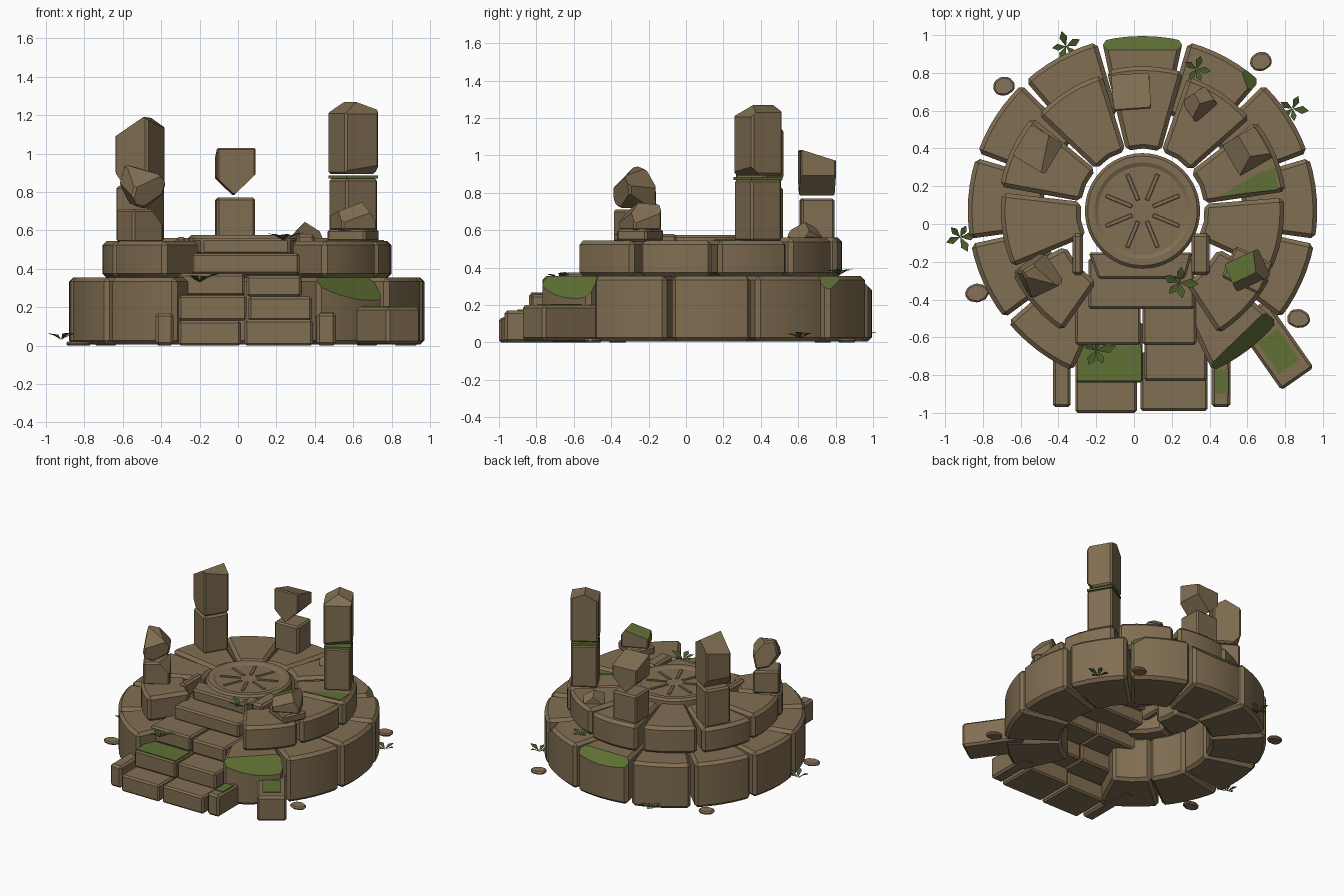
import bpy, bmesh, math, random
from math import radians, cos, sin, pi
from mathutils import Vector, Matrix

cube = bpy.data.objects.get("Cube")
if cube:
    bpy.data.objects.remove(cube)
rng = random.Random(4)
CX, CY = 0.045, 0.07          # centre of the round platform
parts = []


def material(name, rgb):
    m = bpy.data.materials.new(name)
    m.use_nodes = True
    m.diffuse_color = (*rgb, 1)
    m.node_tree.nodes["Principled BSDF"].inputs["Base Color"].default_value = (*rgb, 1)
    return m


STONE = material("brown stone", (0.218, 0.156, 0.084))
MOSS = material("green moss", (0.115, 0.16, 0.035))
LEAF = material("dark leaf", (0.062, 0.1, 0.022))
PEBBLE = material("tan pebble", (0.24, 0.165, 0.095))


def finish(name, bm, mats, loc=(0, 0, 0), rot=(0, 0, 0)):
    bmesh.ops.recalc_face_normals(bm, faces=bm.faces)
    me = bpy.data.meshes.new(name)
    bm.to_mesh(me)
    bm.free()
    for m in mats:
        me.materials.append(m)
    ob = bpy.data.objects.new(name, me)
    ob.location, ob.rotation_euler = loc, [radians(a) for a in rot]
    bpy.context.collection.objects.link(ob)
    parts.append(ob)
    return ob


def stone(name, outline, z0, z1, bevel=0.015, cuts=(), loc=(0, 0, 0), rot=(0, 0, 0), mat=STONE):
    """Extruded outline with chamfered edges; cuts are (point, normal, mossy)."""
    bm = bmesh.new()
    base = bm.faces.new([bm.verts.new((x, y, z0)) for x, y in outline])
    up = bmesh.ops.extrude_face_region(bm, geom=[base])["geom"]
    bmesh.ops.translate(bm, vec=(0, 0, z1 - z0), verts=[v for v in up if isinstance(v, bmesh.types.BMVert)])
    bmesh.ops.recalc_face_normals(bm, faces=bm.faces)
    if bevel:
        sharp = [e for e in bm.edges if e.calc_face_angle(0) > 0.6]
        bmesh.ops.bevel(bm, geom=sharp, offset=bevel, segments=1, affect='EDGES', clamp_overlap=True)
    for point, normal, mossy in cuts:
        geom = bm.verts[:] + bm.edges[:] + bm.faces[:]
        cut = bmesh.ops.bisect_plane(bm, geom=geom, plane_co=point, plane_no=Vector(normal).normalized(),
                                     clear_outer=True)["geom_cut"]
        rim = [g for g in cut if isinstance(g, bmesh.types.BMEdge)]
        if rim:
            for f in bmesh.ops.contextual_create(bm, geom=rim)["faces"]:
                f.material_index = int(mossy)
    return finish(name, bm, [mat, MOSS], loc, rot)


def rect(x0, x1, y0, y1):
    return [(x0, y0), (x1, y0), (x1, y1), (x0, y1)]


def square(w, d):
    return rect(-w / 2, w / 2, -d / 2, d / 2)


def wedge(r0, r1, a0, a1, n=6):
    at = lambda r, a: (r * cos(radians(a)), r * sin(radians(a)))
    outer = [at(r1, a0 + (a1 - a0) * i / n) for i in range(n + 1)]
    inner = [at(r0, a1 + 1 + (a0 - a1 - 2) * i / 2) for i in range(3)]
    return outer + inner


def edge_cut(angle, r, z, out, up):
    c, s = cos(radians(angle)), sin(radians(angle))
    return ((r * c, r * s, z), (out * c, out * s, up), True)


# Lower ring of wedge blocks, open at the front for the stairs
lower_cuts = {0: [edge_cut(90, 0.85, 0.355, 0.72, 0.7)],
              -1: [((.545, .68, .355), (.72, .25, .65), True)],
              -5: [edge_cut(-46, 0.835, 0.355, 0.8, 0.6)]}
for k in range(-5, 6):
    mid = 90 + 28.6 * k
    stone("lower_ring_block", wedge(0.53, 0.925, mid - 13.4, mid + 13.4), 0.005, 0.355, 0.022,
          lower_cuts.get(k, ()), (CX, CY, 0))

# Upper ring of wedge blocks, the two beside the stairs cut short inside
for k in range(-4, 5):
    mid = 89 + 33 * k
    stone("upper_ring_block", wedge(0.45 if abs(k) == 4 else 0.33, 0.765 if k % 2 == 0 else 0.75,
                                    mid - 15.3, mid + 15.3),
          0.352, 0.56 if abs(k) < 2 else 0.545, 0.022, (), (CX, CY, 0))

# Round central dais with a dished top
bm = bmesh.new()
profile = [(0, .46), (.28, .46), (.305, .48), (.305, .56), (.29, .575), (.255, .575), (.235, .565), (0, .565)]
ring = [bm.verts.new((r, 0, z)) for r, z in profile]
edges = [bm.edges.new(p) for p in zip(ring, ring[1:])]
bmesh.ops.spin(bm, geom=ring + edges, cent=(0, 0, 0), axis=(0, 0, 1), angle=2 * pi, steps=48)
bmesh.ops.remove_doubles(bm, verts=bm.verts, dist=0.0005)
finish("central_dais", bm, [STONE], (CX, CY, 0))
for k in range(8):
    stone("dais_spoke", rect(0.06, 0.21, -0.011, 0.011), 0.563, 0.572, 0.003, (), (CX, CY, 0), (0, 0, 45 * k + 22.5))

# Stairs, each row a staggered pair of slabs
steps = [(-.31, .015, -1.0, -.70, 0, .13), (.035, .39, -.99, -.68, 0, .135),
         (-.31, .045, -.84, -.52, .13, .262), (.055, .385, -.83, -.52, .13, .255),
         (-.31, .035, -.64, -.34, .26, .375), (.045, .33, -.64, -.34, .255, .365),
         (-.24, .32, -.45, -.18, .37, .48)]
for x0, x1, y0, y1, z0, z1 in steps:
    stone("stair_slab", rect(x0, x1, y0, y1), z0, z1, 0.012)
stone("top_stair_slab", [(-.19, -.29), (.27, -.29), (.31, -.15), (-.24, -.15)], .475, .56, 0.012)
stone("stair_moss", rect(-.3, .04, -.83, -.645), .26, .267, 0, mat=MOSS)

# Kerb stones beside the stairs
for x0, x1, y0, y1, z0, z1 in [(-.43, -.335, -.97, -.5, 0, .17), (.41, .51, -.97, -.6, 0, .17),
                               (-.325, -.27, -.27, -.05, .45, .565), (.305, .4, -.27, -.05, .45, .58)]:
    stone("kerb_stone", rect(x0, x1, y0, y1), z0, z1, 0.015)
stone("kerb_moss", rect(.43, .5, -.9, -.77), .168, .175, 0, mat=MOSS)

# Fallen block leaning at the right front
stone("fallen_block", square(.21, .44), 0.0, .19, .015, (), (.74, -.64, 0.01), (0, 0, 35))
stone("fallen_block_moss", square(.13, .2), .188, .195, 0, (), (.765, -.675, 0.01), (0, 0, 35), MOSS)

# Tall pillar, right back
P = (.6, .385, 0)
stone("tall_pillar_base", square(.19, .19), .54, .87, .013, (), P, (0, 0, 30))
stone("tall_pillar_moss", square(.19, .19), .869, .885, 0, (), P, (0, 0, 30), MOSS)
stone("tall_pillar_top", square(.2, .19), .893, 1.28, .012,
      [((0, 0, 1.268), (-.5, 0, .85), 0), ((0, 0, 1.268), (.35, 0, .9), 0),
       ((0, -.07, 1.23), (0, -.7, .7), 0), ((0, -.07, .9), (.1, -.7, -.7), 0)], P, (0, 0, 30))
stone("pillar_foot_moss", [(.46, .15), (.76, .18), (.75, .3), (.66, .27)], .542, .549, 0, mat=MOSS)

# Broken pillar, left back
P = (-.51, .395, 0)
stone("broken_pillar_base", square(.19, .19), .54, .83, .013, (), P, (0, 0, -31))
stone("broken_pillar_top", square(.2, .19), .835, 1.2, .012,
      [((.04, 0, 1.185), (-.5, -.15, .85), 0), ((.05, 0, 1.185), (.5, .2, .8), 0),
       ((-.07, 0, .87), (-.75, 0, -.6), 0)], P, (0, 0, -31))

# Back pillar with its floating cap
P = (-.015, .7, 0)
stone("back_pillar_base", square(.2, .18), .55, .77, .012, (), P, (0, 0, 3))
stone("back_pillar_cap", square(.2, .19), .785, 1.03, .008,
      [((0, -.09, 1.03), (0, .3, .95), 0), ((-.01, 0, .785), (-.7, 0, -.72), 0),
       ((-.01, 0, .785), (.7, 0, -.72), 0)], P, (0, 0, 4))

# Stump with a loose boulder, left front
P = (-.51, -.27, 0)
stone("stump", square(.19, .17), .535, .71, .012, [((.06, 0, .7), (.7, -.3, .6), 0)], P, (0, 0, 32))
stone("loose_boulder", square(.18, .17), -.09, .1, .012,
      [((.06, 0, .06), (.6, .2, .75), 0), ((-.06, -.03, .06), (-.5, -.5, .7), 0),
       ((-.05, 0, -.06), (-.7, .2, -.7), 0), ((.05, -.04, -.06), (.6, -.5, -.6), 0)],
      (-.505, -.275, .815), (10, 12, 32))

# Low mossy rubble, right front
P = (.6, -.245, 0)
stone("rubble_slab", square(.22, .18), .54, .605, .012, (), P, (0, 0, -25))
stone("mossy_rubble", square(.2, .16), .6, .76, .01,
      [((.02, 0, .735), (-.32, .2, .9), 1), ((.055, 0, .73), (.8, -.2, .55), 0),
       ((-.02, -.06, .69), (-.2, -.75, .6), 0)], P, (0, 0, 25))

# Small rock on the back blocks
stone("small_rock", square(.15, .13), .555, .65, .008,
      [((0, 0, .645), (.6, .3, .75), 0), ((0, 0, .645), (-.6, .4, .7), 0), ((0, 0, .64), (.1, -.8, .6), 0)],
      (.35, .635, 0), (0, 0, 35))

# Flat pebbles on the ground
for x, y in [(-.69, .73), (.67, .86), (-.83, -.365), (.87, -.5)]:
    ring = [(.068 * cos(a * pi / 4) * rng.uniform(.85, 1.05), .052 * sin(a * pi / 4)) for a in range(8)]
    stone("pebble", ring, 0, .022, .009, (), (x, y, 0), (0, 0, rng.uniform(-30, 30)), PEBBLE)

# Leafy sprigs: broad folded blades arching outwards
for x, y, z, size in [(-.36, .94, .02, .08), (.33, .82, .36, .08), (.84, .61, .02, .085),
                      (-.92, -.07, .03, .08), (.24, -.31, .545, .095), (-.2, -.67, .33, .1)]:
    bm = bmesh.new()
    turn = rng.uniform(0, 2)
    for k in range(5):
        spin = Matrix.Rotation(turn + k * 2 * pi / 5 + rng.uniform(-.25, .25), 4, 'Z')
        s = size * rng.uniform(.75, 1.1)
        pts = [(0, 0, 0), (.6, -.25, .38), (.55, 0, .3), (.6, .25, .38), (1, 0, .42)]
        b, l, m, r, t = [bm.verts.new(spin @ (Vector(p) * s)) for p in pts]
        for tri in [(b, l, m), (b, m, r), (l, t, m), (m, t, r)]:
            bm.faces.new(tri)
    finish("leaf_sprig", bm, [LEAF], (x, y, z))

# Smooth the curved walls while keeping chamfers crisp
for ob in parts:
    ob.select_set(True)
bpy.context.view_layer.objects.active = parts[0]
bpy.ops.object.shade_smooth_by_angle(angle=radians(25))
